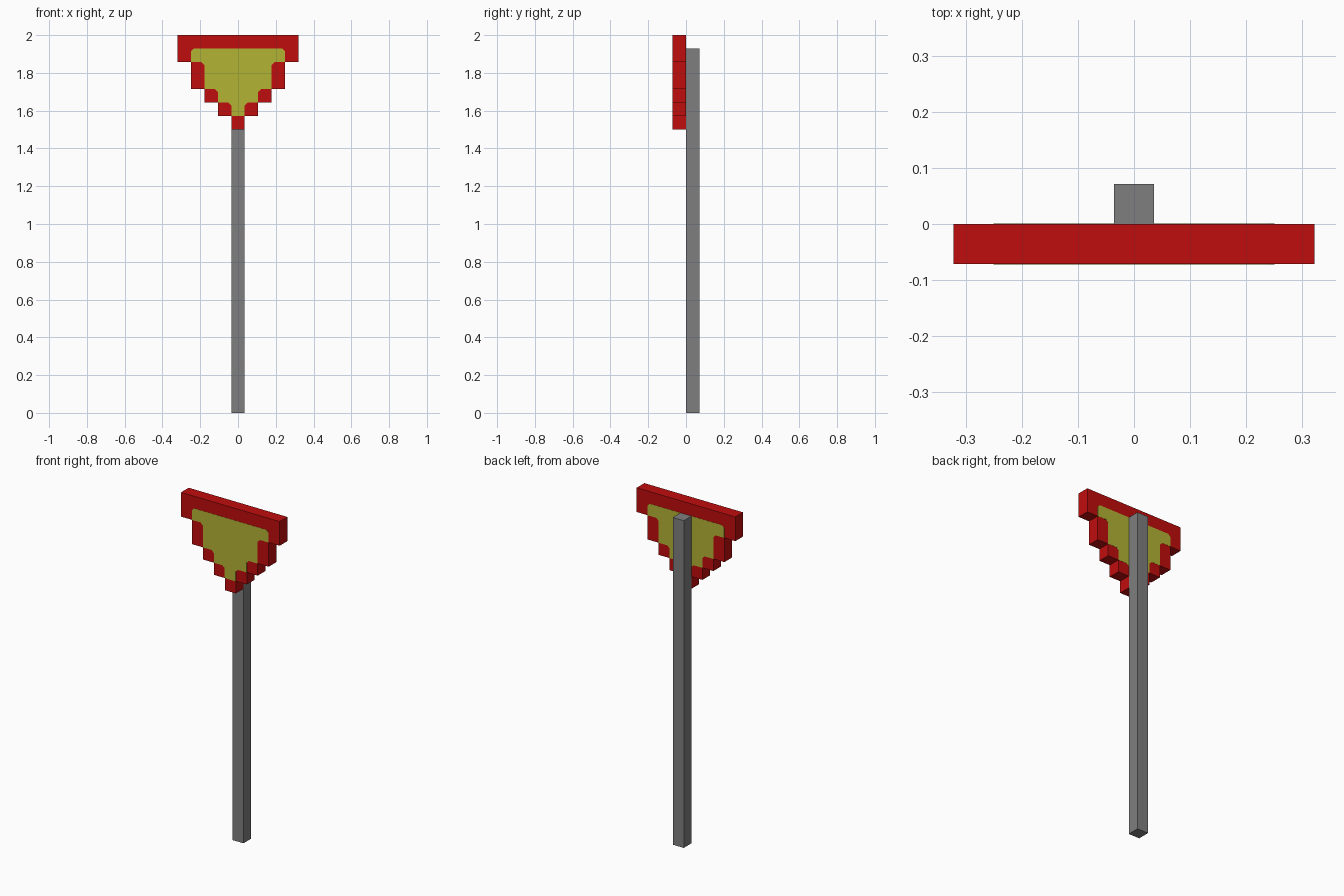
import bpy
import bmesh

if "Cube" in bpy.data.objects:
    bpy.data.objects.remove(bpy.data.objects["Cube"], do_unlink=True)

U = 2 / 28        # one block; the sign is 28 blocks tall
CLIP = 0.2        # size of the clipped corners, in blocks


def material(name, rgb):
    mat = bpy.data.materials.new(name)
    mat.use_nodes = True
    mat.diffuse_color = (*rgb, 1)
    mat.node_tree.nodes["Principled BSDF"].inputs["Base Color"].default_value = (*rgb, 1)
    return mat


red = material("red", (0.527, 0.004, 0.004))
yellow = material("yellow", (0.456, 0.456, 0.036))
grey = material("grey", (0.212, 0.212, 0.212))


def prism(name, half, y0, y1, mat):
    """Mirror a right-hand profile (x, z in blocks, top to bottom) and extrude it along y."""
    outline = half + [(-x, z) for x, z in reversed(half)]
    bm = bmesh.new()
    face = bm.faces.new([bm.verts.new((x * U, y0, z * U)) for x, z in outline])
    ext = bmesh.ops.extrude_face_region(bm, geom=[face])
    new_verts = [g for g in ext["geom"] if isinstance(g, bmesh.types.BMVert)]
    bmesh.ops.translate(bm, vec=(0, y1 - y0, 0), verts=new_verts)
    bmesh.ops.recalc_face_normals(bm, faces=bm.faces)
    mesh = bpy.data.meshes.new(name)
    bm.to_mesh(mesh)
    bm.free()
    mesh.materials.append(mat)
    obj = bpy.data.objects.new(name, mesh)
    bpy.context.collection.objects.link(obj)
    return obj


def steps(rows):
    """Stepped profile from (half width, top z, bottom z) rows."""
    return [p for w, top, low in rows for p in ((w, top), (w, low))]


# Square post
prism("post", [(0.5, 27), (0.5, 0)], 0, U, grey)

# Stepped triangular sign plate
plate_rows = [(4.5, 28, 26), (3.5, 26, 24), (2.5, 24, 23), (1.5, 23, 22), (0.5, 22, 21)]
prism("sign_plate", steps(plate_rows), -U, 0, red)

# Yellow panel, with the upper corner of each step clipped
panel = []
for i, (w, top, low) in enumerate([(3.5, 27, 26), (2.5, 26, 24), (1.5, 24, 23), (0.5, 23, 22)]):
    side = -1 if i == 0 else 1
    panel += [(w + side * CLIP, top), (w, top - CLIP), (w, low)]
for name, y in (("front_panel", -U), ("back_panel", 0)):
    prism(name, panel, y - 0.001, y + 0.001, yellow)
